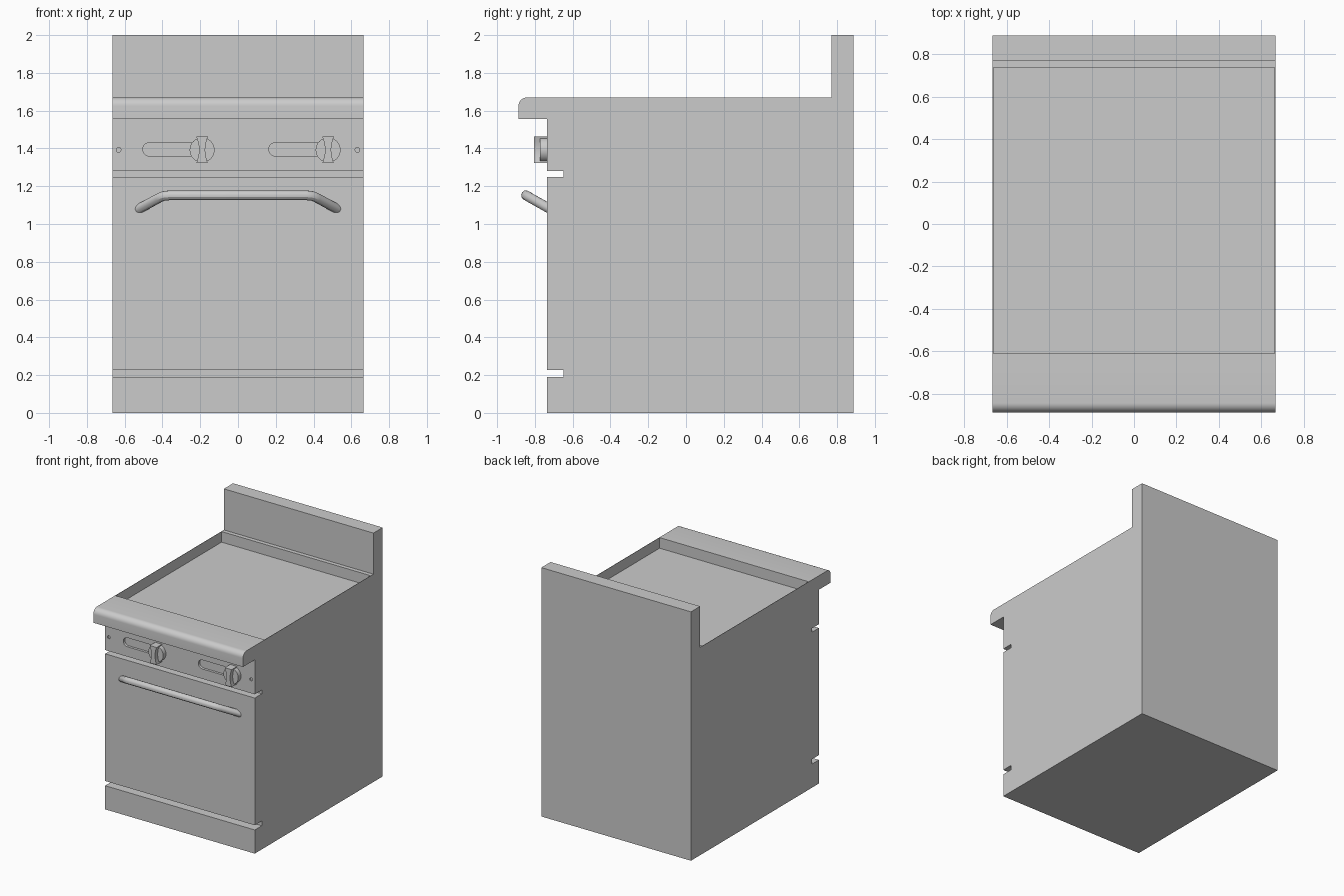
import bpy, bmesh, math
from mathutils import Vector

if "Cube" in bpy.data.objects:
    bpy.data.objects.remove(bpy.data.objects["Cube"])

W = 0.665          # half width of the range
SEAM = -0.648      # plane where front panels meet the body
FACE = -0.737      # front plane of the panels


def finish(name, bm):
    bmesh.ops.recalc_face_normals(bm, faces=bm.faces)
    me = bpy.data.meshes.new(name)
    bm.to_mesh(me)
    bm.free()
    ob = bpy.data.objects.new(name, me)
    bpy.context.collection.objects.link(ob)
    return ob


def add_prism(bm, pts, vec):
    """Extrude a closed 3D outline along vec."""
    face = bm.faces.new([bm.verts.new(p) for p in pts])
    ext = bmesh.ops.extrude_face_region(bm, geom=[face])
    verts = [g for g in ext["geom"] if isinstance(g, bmesh.types.BMVert)]
    bmesh.ops.translate(bm, verts=verts, vec=Vector(vec))


def side_profile(name, yz, x0=-W, x1=W):
    bm = bmesh.new()
    add_prism(bm, [(x0, y, z) for y, z in yz], (x1 - x0, 0, 0))
    return finish(name, bm)


def rect(y0, y1, z0, z1):
    return [(y0, z0), (y1, z0), (y1, z1), (y0, z1)]


def arc(cx, cz, r, a0, a1, n):
    return [(cx + r * math.cos(math.radians(a0 + (a1 - a0) * i / n)),
             cz + r * math.sin(math.radians(a0 + (a1 - a0) * i / n))) for i in range(n + 1)]


def smooth(ob):
    bpy.ops.object.select_all(action='DESELECT')
    ob.select_set(True)
    bpy.context.view_layer.objects.active = ob
    bpy.ops.object.shade_smooth_by_angle(angle=math.radians(30))


# Body with backsplash and recessed cooking surface
side_profile("body", [(SEAM, 0), (0.887, 0), (0.887, 2), (0.77, 2), (0.77, 1.67),
                      (0.737, 1.67), (0.737, 1.585), (-0.61, 1.585), (-0.61, 1.67), (SEAM, 1.67)])

# Thin side walls of the recess
for side, label in ((-1, "left"), (1, "right")):
    side_profile(label + "_rim", rect(-0.61, 0.737, 1.585, 1.67), side * W, side * (W - 0.003))

# Control panel with rounded front ledge
panel = side_profile("control_panel", [(SEAM, 1.28), (FACE, 1.28), (FACE, 1.557), (-0.887, 1.557)]
                     + arc(-0.842, 1.625, 0.045, 180, 90, 8) + [(SEAM, 1.67)])

# Door and kick plate
side_profile("oven_door", rect(FACE, SEAM, 0.228, 1.25))
side_profile("kick_plate", rect(FACE, SEAM, 0, 0.19))

# Slots and screw holes cut into the control panel
KNOB_X = (-0.19, 0.477)
KNOB_Z = 1.392
bm = bmesh.new()
for kx in KNOB_X:
    outline = arc(kx - 0.278, KNOB_Z + 0.003, 0.036, 90, 270, 10) + arc(kx, KNOB_Z + 0.003, 0.036, -90, 90, 10)
    add_prism(bm, [(x, FACE - 0.02, z) for x, z in outline], (0, 0.04, 0))
for hx in (-0.632, 0.632):
    add_prism(bm, [(x, FACE - 0.02, z) for x, z in arc(hx, KNOB_Z, 0.013, 0, 315, 7)], (0, 0.03, 0))
cutter = finish("panel_cutter", bm)
cutter.hide_render = True
mod = panel.modifiers.new("cut", 'BOOLEAN')
mod.operation = 'DIFFERENCE'
mod.solver = 'EXACT'
mod.object = cutter
bpy.context.view_layer.objects.active = panel
bpy.ops.object.modifier_apply(modifier=mod.name)
bpy.data.objects.remove(cutter)
smooth(panel)

# Knobs: round base disc with a waisted finger grip
for kx, label in zip(KNOB_X, ("left", "right")):
    bm = bmesh.new()
    disc = arc(kx, KNOB_Z, 0.066, 0, 345, 23)
    add_prism(bm, [(x, -0.772, z) for x, z in disc], (0, 0.06, 0))
    right = [(0.030 - 0.014 * math.cos(t * math.pi / 2), 0.07 * t) for t in (-1, -0.6, -0.3, 0, 0.3, 0.6, 1)]
    grip = [(kx + x, KNOB_Z + z) for x, z in right] + [(kx - x, KNOB_Z + z) for x, z in reversed(right)]
    add_prism(bm, [(x, -0.806, z) for x, z in grip], (0, 0.07, 0))
    smooth(finish(label + "_knob", bm))

# Door handle: bent tube running into the door
half = [(0.53, -0.715, 1.077), (0.42, -0.822, 1.137), (0.395, -0.84, 1.148), (0.36, -0.847, 1.152)]
path = [(-x, y, z) for x, y, z in half] + half[::-1]
curve = bpy.data.curves.new("door_handle", 'CURVE')
curve.dimensions = '3D'
curve.bevel_depth = 0.026
curve.bevel_resolution = 4
curve.use_fill_caps = True
spline = curve.splines.new('POLY')
spline.points.add(len(path) - 1)
for p, co in zip(spline.points, path):
    p.co = (*co, 1)
handle = bpy.data.objects.new("door_handle", curve)
bpy.context.collection.objects.link(handle)
bpy.ops.object.select_all(action='DESELECT')
handle.select_set(True)
bpy.context.view_layer.objects.active = handle
bpy.ops.object.convert(target='MESH')
smooth(bpy.context.view_layer.objects.active)
